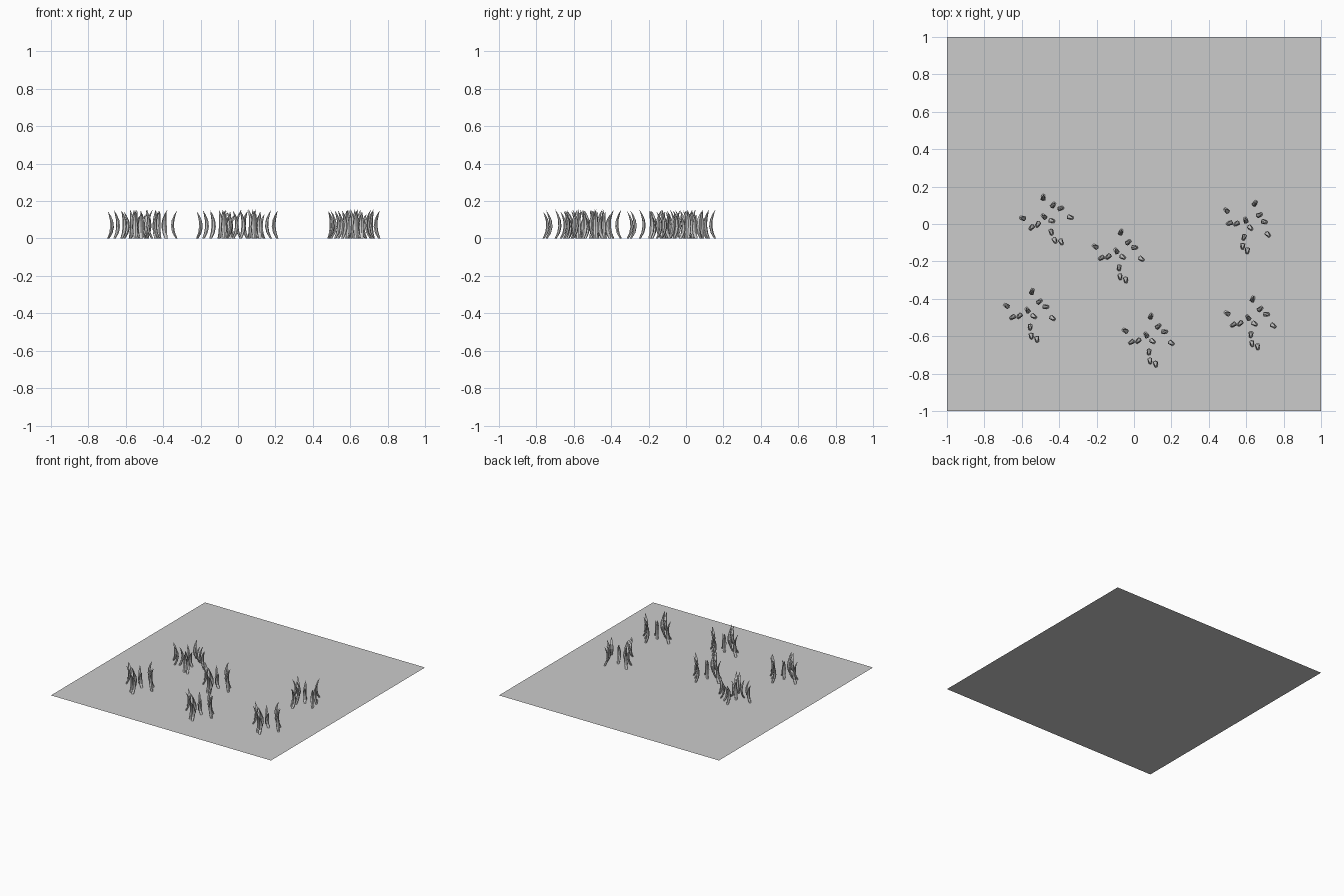
import bpy, bmesh, math, random
from mathutils import Vector, Matrix

if "Cube" in bpy.data.objects:
    bpy.data.objects.remove(bpy.data.objects["Cube"])
random.seed(4)

# flat ground sheet
bpy.ops.mesh.primitive_plane_add(size=2, location=(0, 0, 0))
bpy.context.object.name = "ground_sheet"

# blade spots inside one tuft: x, y, height
SPOTS = [(.02, .107, .155), (-.118, .03, .145), (.06, .053, .13), (.094, .024, .155),
         (.13, -.037, .15), (-.005, .007, .155), (-.048, -.025, .15), (-.085, -.032, .15),
         (.03, -.027, .125), (.01, -.085, .155), (.016, -.133, .15), (.046, -.15, .145)]
# half width along the blade: height fraction, bow, half width
PROFILE = [(0, -.012, .009), (.2, .004, .013), (.42, .011, .0145), (.65, .008, .012), (.85, -.003, .007)]
SIDES = 6


def add_blade(bm, x, y, height):
    # blade bows towards the tuft centre, tip leans outward
    ang = math.atan2(-y, -x) + random.uniform(-.35, .35)
    m = Matrix.Translation((x, y, 0)) @ Matrix.Rotation(ang, 4, 'Z')
    rings = []
    for f, bow, w in PROFILE:
        ring = []
        for i in range(SIDES):
            a = math.tau * i / SIDES
            p = Vector((bow + .6 * w * math.cos(a), w * math.sin(a), f * height))
            ring.append(bm.verts.new(m @ p))
        rings.append(ring)
    tip = bm.verts.new(m @ Vector((-.015, 0, height)))
    for r0, r1 in zip(rings, rings[1:]):
        for i in range(SIDES):
            j = (i + 1) % SIDES
            bm.faces.new((r0[i], r0[j], r1[j], r1[i]))
    for i in range(SIDES):
        bm.faces.new((rings[-1][i], rings[-1][(i + 1) % SIDES], tip))
    bm.faces.new(rings[0][::-1])


# one shared tuft mesh
bm = bmesh.new()
for s in SPOTS:
    add_blade(bm, *s)
mesh = bpy.data.meshes.new("grass_tuft")
bm.to_mesh(mesh)
bm.free()

# six tufts: x, y, turn in degrees
for n, (x, y, turn) in enumerate([(-.475, .035, 16), (.6, .013, -15), (-.09, -.15, 0),
                                  (-.565, -.467, 0), (.07, -.6, 0), (.615, -.507, 0)]):
    ob = bpy.data.objects.new(f"grass_tuft_{n + 1}", mesh)
    ob.location = (x, y, 0)
    ob.rotation_euler.z = math.radians(turn)
    bpy.context.collection.objects.link(ob)
